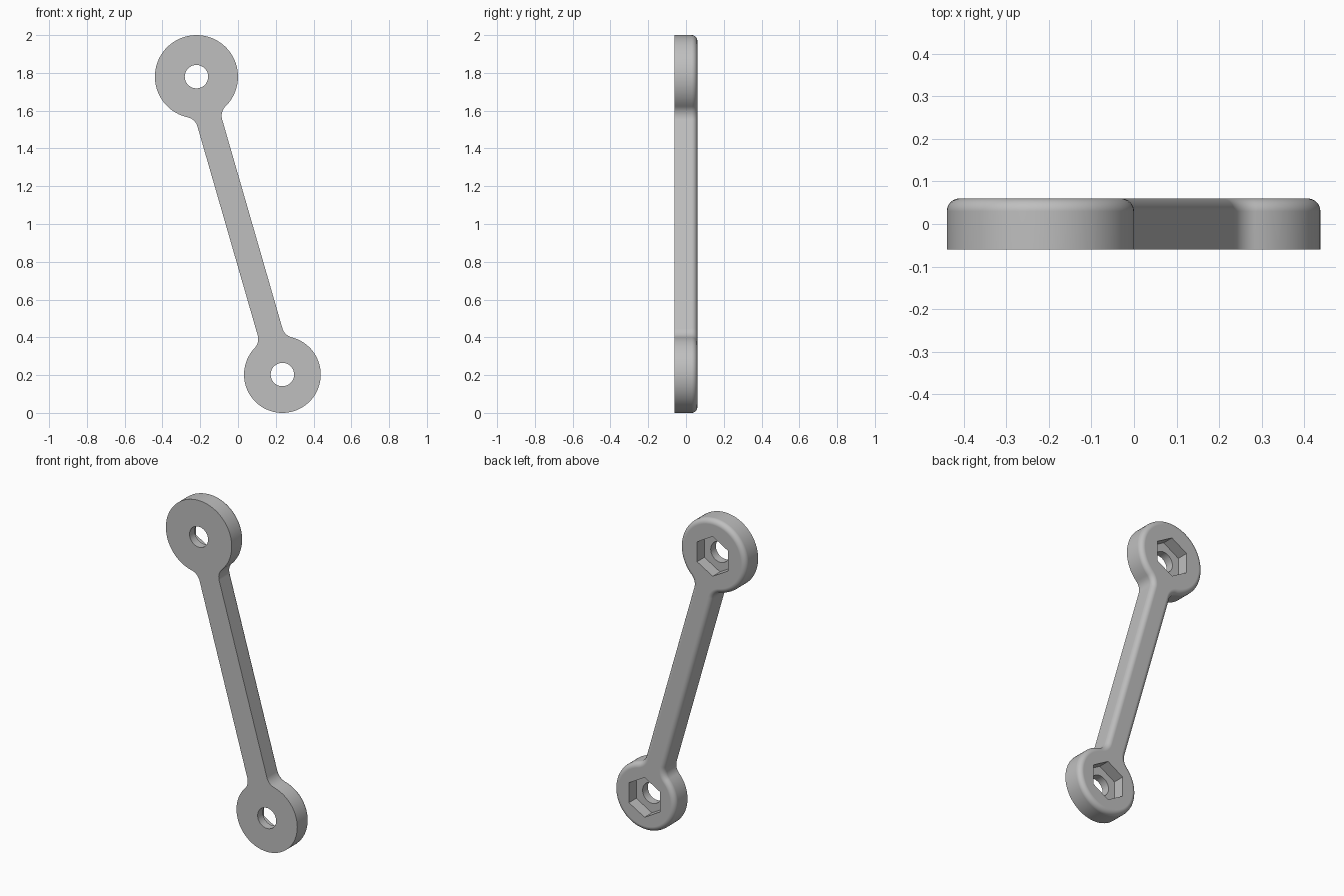
import bpy, bmesh
from math import sin, cos, pi, atan2, sqrt
from mathutils import Vector

cube = bpy.data.objects.get("Cube")
if cube:
    bpy.data.objects.remove(cube)

TOP, TOP_R = Vector((-0.22, 0, 1.78)), 0.22
LOW, LOW_R = Vector((0.235, 0, 0.203)), 0.203
HALF_WIDTH, FILLET = 0.068, 0.07
FRONT, BACK, ROUND = -0.06, 0.06, 0.03
BOLT_R, NUT_R, NUT_DEPTH = 0.062, 0.12, 0.07

length = (LOW - TOP).length
axis = (LOW - TOP).normalized()
side = Vector((-axis.z, 0, axis.x))

grey = bpy.data.materials.new("plain grey")
grey.use_nodes = True
grey.diffuse_color = (0.52, 0.52, 0.52, 1)
grey.node_tree.nodes["Principled BSDF"].inputs["Base Color"].default_value = grey.diffuse_color


def arc(cx, cy, r, a, b, n):
    return [(cx + r * cos(a + (b - a) * i / n), cy + r * sin(a + (b - a) * i / n))
            for i in range(n + 1)]


def eye_outline(radius, inset):
    """One round end with its two neck fillets, running from bar side to bar side."""
    w = HALF_WIDTH + FILLET
    t = sqrt((radius + FILLET) ** 2 - w * w)
    a = atan2(w, t)
    r = FILLET + inset
    return (arc(t, w, r, -pi / 2, a - pi, 10)
            + arc(0, 0, radius - inset, a, 2 * pi - a, 72)[1:-1]
            + arc(t, -w, r, pi - a, pi / 2, 10))


def link_outline(inset):
    low = [(length - t, -w) for t, w in eye_outline(LOW_R, inset)]
    return [TOP + axis * t + side * w for t, w in eye_outline(TOP_R, inset) + low]


# Link body: stacked outlines, the last ones rounding over the back edge
steps = 8
layers = [(0, FRONT)] + [
    (ROUND * (1 - cos(i / steps * pi / 2)), BACK - ROUND + ROUND * sin(i / steps * pi / 2))
    for i in range(steps + 1)]
bm = bmesh.new()
rings = [[bm.verts.new((p.x, y, p.z)) for p in link_outline(inset)] for inset, y in layers]
for lower, upper in zip(rings, rings[1:]):
    for i in range(len(lower)):
        bm.faces.new((lower[i - 1], lower[i], upper[i], upper[i - 1]))
bm.faces.new(rings[0])
bm.faces.new(rings[-1])
bmesh.ops.recalc_face_normals(bm, faces=bm.faces)
mesh = bpy.data.meshes.new("link_arm")
bm.to_mesh(mesh)
bm.free()
link = bpy.data.objects.new("link_arm", mesh)
bpy.context.collection.objects.link(link)
mesh.materials.append(grey)


def cut(name, centre, radius, sides, y0, y1):
    bpy.ops.mesh.primitive_cylinder_add(
        vertices=sides, radius=radius, depth=y1 - y0,
        location=(centre.x, (y0 + y1) / 2, centre.z), rotation=(pi / 2, 0, 0))
    cutter = bpy.context.object
    cutter.name = name
    cutter.hide_render = True
    cutter.data.materials.append(grey)
    mod = link.modifiers.new(name, 'BOOLEAN')
    mod.operation, mod.solver, mod.object = 'DIFFERENCE', 'EXACT', cutter
    bpy.context.view_layer.objects.active = link
    bpy.ops.object.modifier_apply(modifier=name)
    bpy.data.objects.remove(cutter)


# Bolt holes right through, hexagonal nut pockets in the back
for end, centre in (("top", TOP), ("bottom", LOW)):
    cut(end + "_bolt_hole", centre, BOLT_R, 48, FRONT - 0.1, BACK + 0.1)
    cut(end + "_nut_pocket", centre, NUT_R, 6, BACK - NUT_DEPTH, BACK + 0.1)

# Smooth rounded sides, crisp front edge and pockets
bpy.ops.object.select_all(action='DESELECT')
link.select_set(True)
bpy.context.view_layer.objects.active = link
bpy.ops.object.shade_smooth_by_angle(angle=pi / 6)
weighted = link.modifiers.new("flat_face_normals", 'WEIGHTED_NORMAL')
weighted.keep_sharp = True
